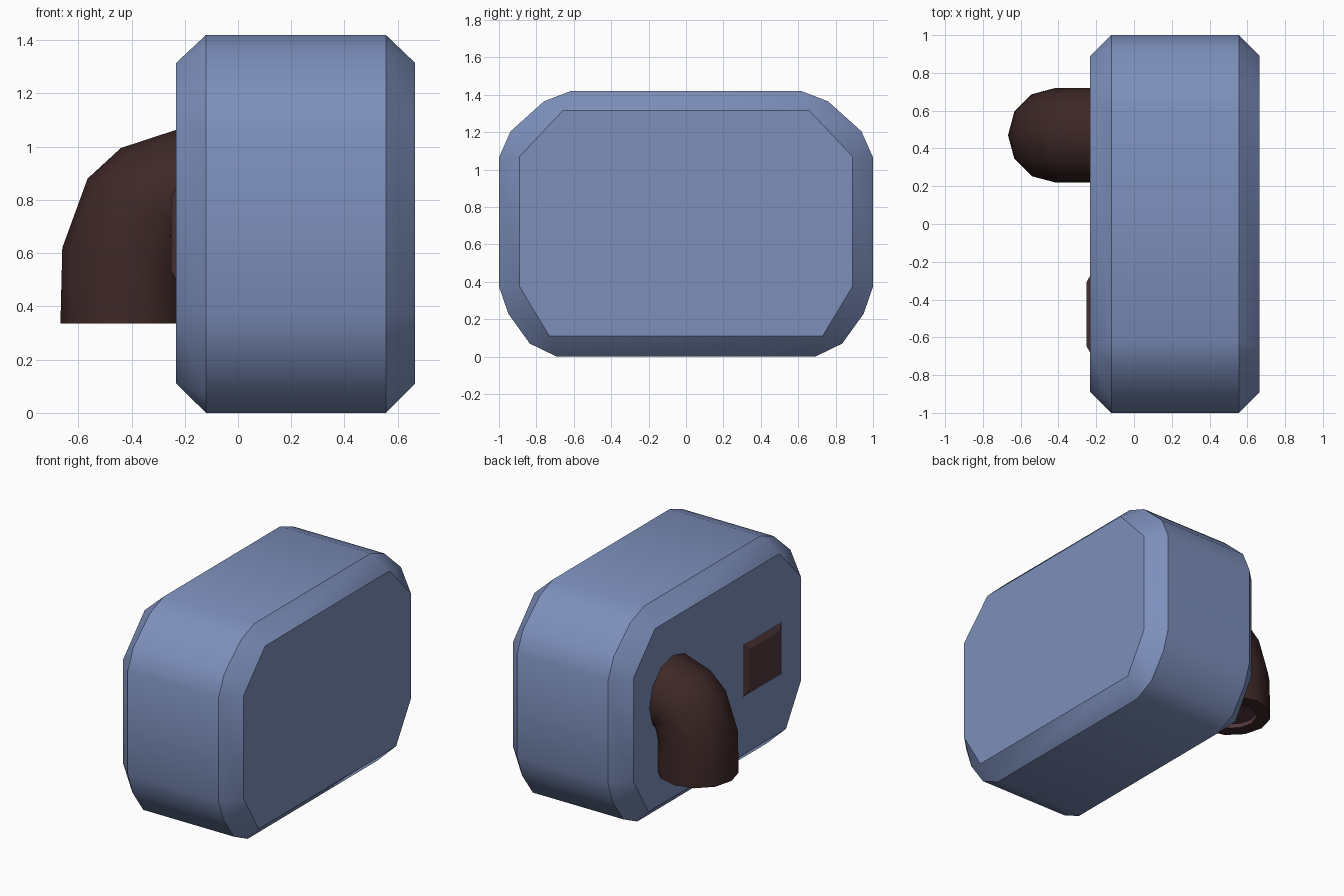
import bpy, bmesh, math
from mathutils import Vector

if "Cube" in bpy.data.objects:
    bpy.data.objects.remove(bpy.data.objects["Cube"])


def material(name, rgb):
    m = bpy.data.materials.new(name)
    m.diffuse_color = (*rgb, 1)
    m.use_nodes = True
    m.node_tree.nodes["Principled BSDF"].inputs["Base Color"].default_value = m.diffuse_color
    return m


blue = material("slate blue", (0.205, 0.275, 0.50))
brown = material("dark brown", (0.047, 0.021, 0.020))
plum = material("dull maroon", (0.085, 0.040, 0.050))


def loft(name, rings, mats, smooth=30, inner_from=None):
    """Skin a list of closed rings, capping both ends."""
    bm = bmesh.new()
    vs = [[bm.verts.new(p) for p in r] for r in rings]
    n = len(vs[0])
    for k, (a, b) in enumerate(zip(vs, vs[1:])):
        for i in range(n):
            j = (i + 1) % n
            f = bm.faces.new((a[i], a[j], b[j], b[i]))
            if inner_from is not None and k < inner_from:
                f.material_index = 1
    cap = bm.faces.new(vs[0])
    if inner_from is not None:
        cap.material_index = 1
    bm.faces.new(vs[-1])
    bmesh.ops.remove_doubles(bm, verts=bm.verts, dist=0.0005)
    bmesh.ops.recalc_face_normals(bm, faces=bm.faces)
    me = bpy.data.meshes.new(name)
    bm.to_mesh(me)
    bm.free()
    ob = bpy.data.objects.new(name, me)
    bpy.context.collection.objects.link(ob)
    for m in mats:
        me.materials.append(m)
    bpy.ops.object.select_all(action='DESELECT')
    ob.select_set(True)
    bpy.context.view_layer.objects.active = ob
    bpy.ops.object.shade_smooth_by_angle(angle=math.radians(smooth))
    return ob


# Body: rounded slab with chamfered end faces (half profiles mirrored in y)
outer = [(0.69, 0), (0.835, 0.07), (0.95, 0.23), (1, 0.375),
         (1, 1.065), (0.938, 1.205), (0.76, 1.365), (0.618, 1.42)]
inner = [(0.73, 0.11)] * 2 + [(0.89, 0.375)] * 2 + [(0.89, 1.07)] * 2 + [(0.66, 1.315)] * 2


def ring(half, x):
    full = half + [(-y, z) for y, z in reversed(half)]
    return [(x, y, z) for y, z in full]


loft("body", [ring(inner, -0.232), ring(outer, -0.12),
              ring(outer, 0.555), ring(inner, 0.665)], [blue])

# Elbow pipe: outer-curve points with the tilt of each 12-sided section
R, PIPE_Y = 0.25, 0.47
sections = [(-0.667, 0.335, 0), (-0.66, 0.62, 8), (-0.565, 0.88, 35),
            (-0.44, 0.995, 58), (-0.12, 1.10, 74)]


def pipe_ring(ox, oz, tilt, r=R, lift=0):
    t = math.radians(tilt)
    out = Vector((-math.cos(t), 0, math.sin(t)))
    c = Vector((ox, PIPE_Y, oz + lift)) - out * R
    return [c + out * r * math.cos(a) + Vector((0, r * math.sin(a), 0))
            for a in (math.tau * i / 12 for i in range(12))]


mouth = [pipe_ring(*sections[0], r=0.16, lift=0.03), pipe_ring(*sections[0], r=0.16)]
loft("elbow_pipe", mouth + [pipe_ring(*s) for s in sections],
     [brown, plum], 35, inner_from=1)

# Bevelled plate beside the pipe


def rect(x, inset):
    y0, y1, z0, z1 = -0.68 + inset, -0.275 - inset, 0.50 + inset, 0.845 - inset
    return [(x, y0, z0), (x, y1, z0), (x, y1, z1), (x, y0, z1)]


loft("side_plate", [rect(-0.20, 0), rect(-0.233, 0), rect(-0.252, 0.035)], [plum], 20)
